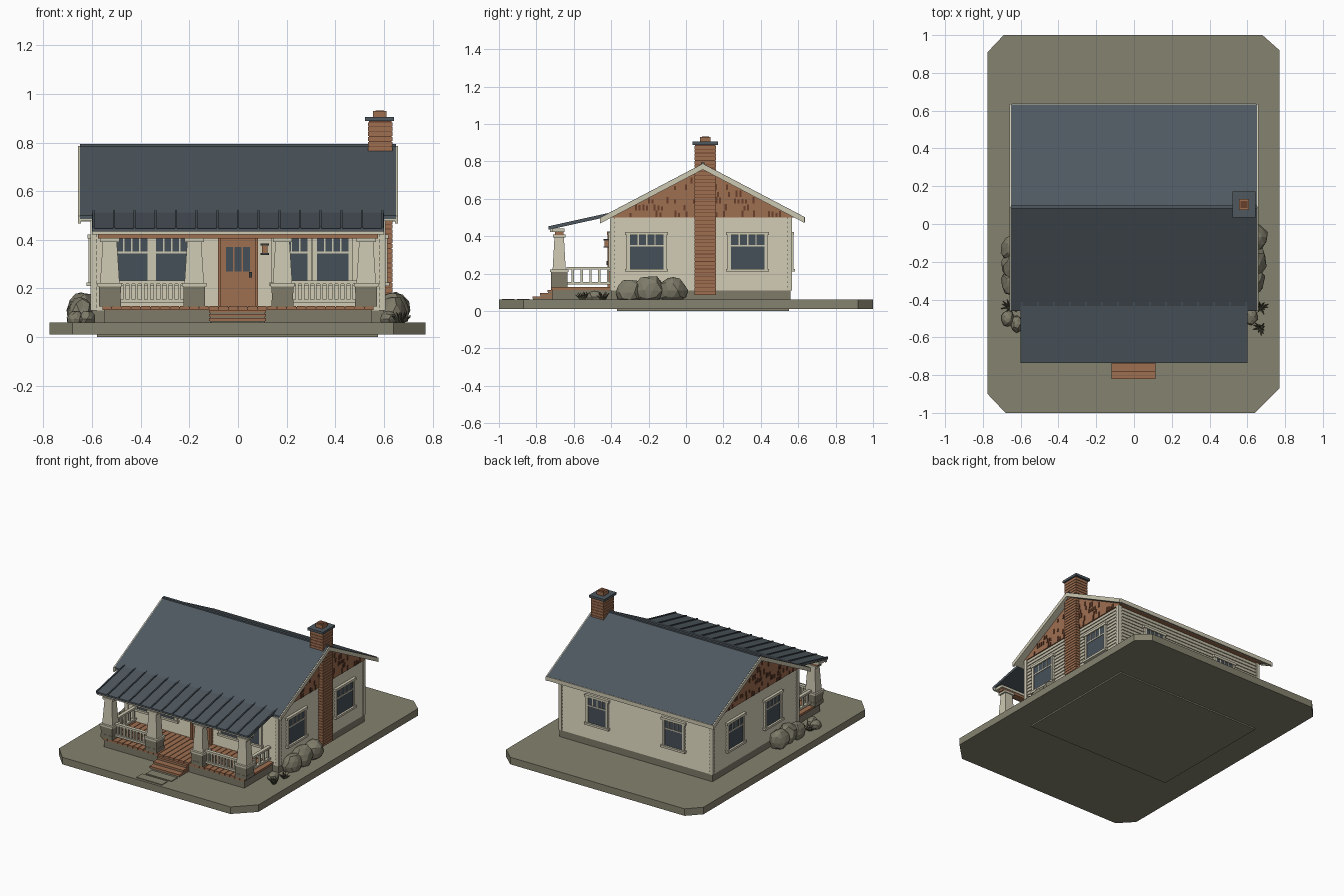
import bpy, bmesh, math, random
from mathutils import Matrix, Vector

cube = bpy.data.objects.get("Cube")
if cube:
    bpy.data.objects.remove(cube, do_unlink=True)
random.seed(4)


def material(name, r, g, b):
    lin = [(c / 255 / 12.92) if c < 11 else ((c / 255 + 0.055) / 1.055) ** 2.4 for c in (r, g, b)]
    m = bpy.data.materials.new(name)
    m.use_nodes = True
    m.diffuse_color = (*lin, 1)
    m.node_tree.nodes["Principled BSDF"].inputs["Base Color"].default_value = (*lin, 1)
    return m


SIDING = material("cream siding", 196, 190, 168)
TRIM = material("pale trim", 205, 200, 178)
GROUND = material("olive ground", 133, 130, 110)
STONE = material("grey stone", 126, 123, 105)
BRICK = material("brown brick", 158, 110, 80)
DARK = material("dark brown", 104, 64, 44)
ROOF = material("slate roof", 78, 88, 95)
GLASS = material("window glass", 70, 80, 88)
METAL = material("dark metal", 58, 62, 64)
PLANT = material("dark leaf", 88, 87, 70)


class Part:
    """Collects simple solids into one named object."""

    def __init__(self, name, matrix=Matrix()):
        self.name, self.matrix, self.bm, self.mats = name, matrix, bmesh.new(), []

    def paint(self, faces, mat):
        if mat not in self.mats:
            self.mats.append(mat)
        for f in faces:
            f.material_index = self.mats.index(mat)

    def box(self, x, y, z, mat, taper=1.0):
        """Box from (min, max) ranges; taper scales the top."""
        center = Vector([(a + b) / 2 for a, b in (x, y, z)])
        vs = bmesh.ops.create_cube(self.bm, size=1)["verts"]
        for v in vs:
            k = taper if v.co.z > 0 else 1
            v.co = center + Vector((v.co.x * k * (x[1] - x[0]), v.co.y * k * (y[1] - y[0]),
                                    v.co.z * (z[1] - z[0])))
        self.paint({f for v in vs for f in v.link_faces}, mat)

    def prism(self, pts, lo, hi, mat, axis="x"):
        """Extrude a (y, z) outline along x, or an (x, y) outline along z."""
        place = (lambda p: (lo, *p)) if axis == "x" else (lambda p: (*p, lo))
        face = self.bm.faces.new([self.bm.verts.new(place(p)) for p in pts])
        ext = bmesh.ops.extrude_face_region(self.bm, geom=[face], use_keep_orig=True)["geom"]
        vs = [g for g in ext if isinstance(g, bmesh.types.BMVert)]
        step = (hi - lo, 0, 0) if axis == "x" else (0, 0, hi - lo)
        bmesh.ops.translate(self.bm, vec=step, verts=vs)
        self.paint({f for v in vs for f in v.link_faces} | {face}, mat)

    def done(self):
        bmesh.ops.recalc_face_normals(self.bm, faces=self.bm.faces)
        self.bm.transform(self.matrix)
        me = bpy.data.meshes.new(self.name)
        self.bm.to_mesh(me)
        self.bm.free()
        for m in self.mats:
            me.materials.append(m)
        ob = bpy.data.objects.new(self.name, me)
        bpy.context.collection.objects.link(ob)
        return ob


def mid(c, w):
    return (c - w / 2, c + w / 2)


# Ground slab with cut corners, and the footing below it
p = Part("ground_slab")
p.prism([(-.68, -1), (.64, -1), (.77, -.87), (.77, .92), (.68, 1), (-.69, 1), (-.775, .91), (-.775, -.9)],
        .01, .06, GROUND, "z")
p.box((-.58, .575), (-.37, .55), (0, .02), GROUND)
p.done()

# House body
p = Part("foundation")
p.box((-.6, .6), (-.4, .56), (.05, .11), STONE)
p.done()
p = Part("wall_core")
p.box((-.592, .592), (-.392, .552), (.1, .5), SIDING)
p.done()

# Walls: local x runs along the wall, local -y faces outward
WALLS = {
    "front": (Matrix.Translation((0, -.4, 0)), 1.2),
    "back": (Matrix.Translation((0, .56, 0)) @ Matrix.Rotation(math.pi, 4, "Z"), 1.2),
    "right": (Matrix.Translation((-.6, .08, 0)) @ Matrix.Rotation(-math.pi / 2, 4, "Z"), .96),
    "left": (Matrix.Translation((.6, .08, 0)) @ Matrix.Rotation(math.pi / 2, 4, "Z"), .96),
}
COURSES = 16
for name, (mat, length) in WALLS.items():
    p = Part(name + "_siding", mat)
    h = .39 / COURSES
    outline = [(.01, .5), (.01, .11)]
    for i in range(COURSES):
        outline += [(-.003, .11 + i * h), (.003, .11 + (i + 1) * h)]
    p.prism(outline, -length / 2, length / 2, SIDING)
    for s in (-1, 1):
        p.box(mid(s * (length / 2 - .008), .024), (-.007, .01), (.11, .5), TRIM)
    p.done()


def window(name, wall, u, w, z0=.225, z1=.405):
    p = Part(name, WALLS[wall][0])
    p.box(mid(u, w), (-.008, .005), (z0, z1), GLASS)
    for s in (-1, 1):
        p.box(mid(u + s * (w / 2 + .008), .018), (-.014, .005), (z0, z1), TRIM)
    p.box(mid(u, w + .05), (-.018, .005), (z1, z1 + .017), TRIM)
    p.box(mid(u, w + .05), (-.022, .005), (z0 - .015, z0), TRIM)
    p.box(mid(u, w), (-.012, .005), mid(z0 + .68 * (z1 - z0), .008), TRIM)
    for k in (-1, 0, 1):
        p.box(mid(u + k * w / 4, .006), (-.011, .005), (z0 + .68 * (z1 - z0), z1), TRIM)
    p.done()


for i, u in enumerate((-.437, -.272, .22, .39)):
    window(f"front_window_{i + 1}", "front", u, .132)
for i, u in enumerate((-.3, .3)):
    window(f"back_window_{i + 1}", "back", u, .14)
for i, u in enumerate((-.29, .25)):
    window(f"left_window_{i + 1}", "left", u, .18)
for i, u in enumerate((-.23, .19)):
    window(f"right_window_{i + 1}", "right", u, .16)

# Front door with three lights, and the wall lantern
p = Part("front_door", WALLS["front"][0])
p.box((-.07, .07), (-.012, .005), (.125, .41), BRICK)
for s in (-1, 1):
    p.box(mid(s * .076, .014), (-.02, .005), (.125, .42), BRICK)
p.box((-.085, .085), (-.022, .005), (.405, .425), BRICK)
for k in (-1, 0, 1):
    p.box(mid(k * .035, .028), (-.015, .005), (.27, .37), GLASS)
p.box(mid(.052, .012), (-.026, 0), (.245, .268), METAL)
p.done()
p = Part("wall_lantern", WALLS["front"][0])
p.box(mid(.11, .024), (-.035, -.01), (.345, .378), BRICK)
for z in (.342, .381):
    p.box(mid(.11, .034), (-.04, .002), mid(z, .007), METAL)
p.done()

# Gable ends with scattered dark shingles
p = Part("gable_ends")
p.prism([(-.42, .5), (.6, .5), (.09, .765)], -.605, .605, BRICK)
ROW = .036
for s in (-1, 1):
    for r in range(6):
        z = .502 + r * ROW
        reach = (.765 - z - ROW) / .265 * .51
        for k in range(int(reach * 2 / .02)):
            if random.random() < .38:
                y = .09 - reach + (k + .5) * .02
                p.box(mid(s * .606, .006), mid(y, .011), (z, z + random.uniform(.02, ROW)), DARK)
p.done()


# Main roof: slate over a pale deck, with barge boards and ridge cap
def chevron(top, thick, f, b):
    """Roof section from the front eave to the back eave."""
    t = [(f, top - (.09 - f) * .525), (.09, top), (b, top - (b - .09) * .525)]
    return t + [(y, z - thick) for y, z in reversed(t)]


p = Part("main_roof")
p.prism(chevron(.788, .013, -.46, .632), -.65, .65, ROOF)
p.prism(chevron(.775, .012, -.455, .627), -.645, .645, TRIM)
for s in (-1, 1):
    p.prism(chevron(.786, .03, -.46, .634), s * .645, s * .658, TRIM)
p.box((-.645, .645), (.628, .637), (.475, .503), TRIM)
p.box((-.65, .65), mid(.09, .018), (.776, .793), ROOF)
p.done()

# Porch roof with standing seams
p = Part("porch_roof")
p.prism([(-.735, .434), (-.4, .508), (-.4, .52), (-.735, .446)], -.6, .6, ROOF)
for i in range(15):
    x = -.595 + i * .085
    p.prism([(-.735, .444), (-.4, .518), (-.4, .527), (-.735, .453)], x - .004, x + .004, ROOF)
p.box((-.6, .6), (-.727, -.71), (.422, .44), TRIM)
p.box((-.59, .59), (-.71, -.65), (.422, .44), TRIM)
p.box((-.575, .575), (-.70, -.655), (.406, .424), BRICK)
p.done()

# Porch base, brick edge and floor
p = Part("porch_floor")
p.box((-.55, .55), (-.715, -.4), (.05, .112), STONE)
p.box((-.553, .553), (-.717, -.4), (.112, .124), DARK)
for i in range(28):
    p.box(mid((i - 13.5) * .04, .036), (-.722, -.4), (.112, .127), BRICK)
p.done()
p = Part("front_steps")
for y, z in ((-.74, .112), (-.78, .095), (-.82, .078)):
    p.box((-.115, .11), (y + .003, -.7), (.05, z - .01), STONE)
    p.box((-.12, .115), (y, -.7), (z - .011, z), BRICK)
p.done()
p = Part("path_stones")
for y, x in ((-.87, .01), (-.95, -.01)):
    p.box(mid(x, .2), mid(y, .065), (.05, .065), GROUND)
p.done()

# Porch columns on stone pedestals
COLUMNS = (-.527, -.18, .183, .527)
for i, x in enumerate(COLUMNS):
    p = Part(f"porch_column_{i + 1}")
    y = -.678
    for k in range(3):
        p.box(mid(x, .09 - .003 * (k % 2)), mid(y, .09 - .003 * (k % 2)),
              (.125 + k * .028, .153 + k * .028), STONE)
    p.box(mid(x, .1), mid(y, .1), (.208, .222), TRIM)
    p.box(mid(x, .08), mid(y, .07), (.222, .395), TRIM, taper=.72)
    p.box(mid(x, .08), mid(y, .065), (.392, .408), TRIM)
    p.done()

# Railings, front and sides
p = Part("porch_railings")
for a, b in (COLUMNS[:2], COLUMNS[2:]):
    for z in (.148, .225):
        p.box((a + .04, b - .04), mid(-.678, .024), mid(z, .014), TRIM)
    for k in range(10):
        p.box(mid(a + .06 + k * (b - a - .12) / 9, .012), mid(-.678, .012), (.15, .22), TRIM)
for x in (-.527, .527):
    for z in (.148, .228):
        p.box(mid(x, .024), (-.64, -.4), mid(z, .014), TRIM)
    for k in range(5):
        p.box(mid(x, .012), mid(-.605 + k * .047, .012), (.15, .225), TRIM)
p.done()

# Brick chimney
p = Part("chimney")
p.box((.538, .632), (.048, .157), (.085, .89), DARK)
for i in range(40):
    p.box((.535, .635), (.045, .16), (.086 + i * .02, .103 + i * .02), BRICK)
p.box((.522, .642), (.035, .172), (.888, .905), ROOF)
p.box((.555, .61), (.075, .132), (.9, .93), BRICK)
p.box((.565, .6), (.085, .122), (.93, .932), DARK)
p.done()


# Boulders and shrubs beside the house
def boulder(name, x, y, z, r, squash=1.0):
    p = Part(name)
    vs = bmesh.ops.create_icosphere(p.bm, subdivisions=2, radius=1)["verts"]
    for v in vs:
        k = r * random.uniform(.86, 1.05)
        v.co = Vector((x + v.co.x * k * .8, y + v.co.y * k, max(.055, z + v.co.z * k * squash)))
    p.paint(p.bm.faces, STONE)
    p.done()


for i, (x, y, z, r) in enumerate((
        (.635, -.3, .1, .075), (.64, -.2, .11, .085), (.645, -.07, .11, .08),
        (-.645, -.13, .11, .08), (-.64, -.22, .11, .08), (-.65, -.31, .1, .07))):
    boulder(f"boulder_{i + 1}", x, y, z, r)
for i, (x, y) in enumerate(((-.67, -.5), (-.62, -.53), (.62, -.49))):
    boulder(f"small_rock_{i + 1}", x, y, .075, .045, .8)

for i, (x, y) in enumerate(((.67, -.44), (.67, -.55), (-.66, -.44))):
    p = Part(f"shrub_{i + 1}")
    for k in range(11):
        turn = Matrix.Rotation(k * 2.4, 4, "Z") @ Matrix.Rotation(random.uniform(.3, 1.1), 4, "Y")
        m = Matrix.Translation((x, y, .055)) @ turn @ Matrix.Translation((0, 0, .026))
        bmesh.ops.create_cone(p.bm, cap_ends=True, segments=4, radius1=.008, radius2=.001,
                              depth=.052, matrix=m)
    p.paint(p.bm.faces, PLANT)
    p.done()
